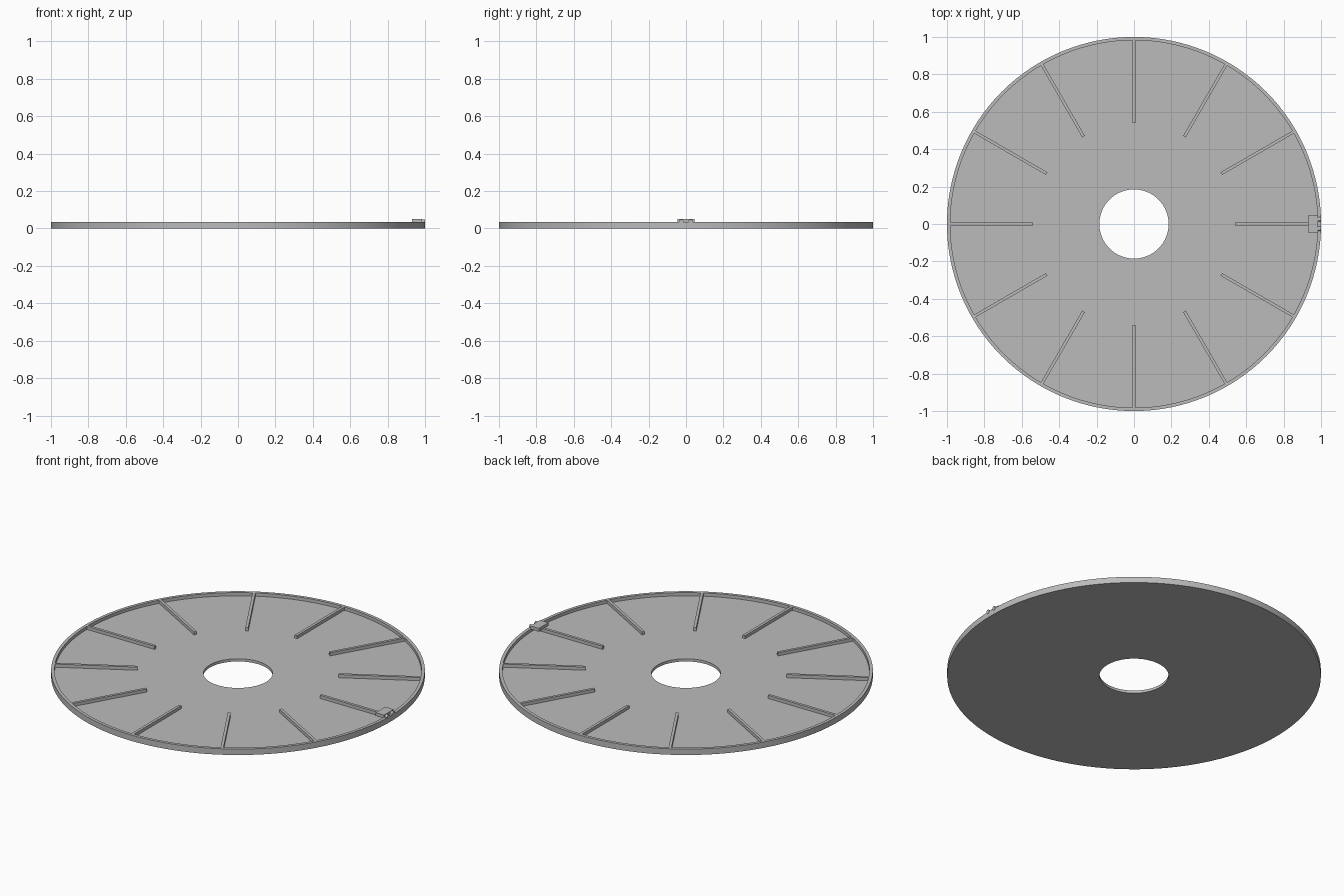
import bpy, bmesh, math
from mathutils import Matrix

if "Cube" in bpy.data.objects:
    bpy.data.objects.remove(bpy.data.objects["Cube"])

grey = bpy.data.materials.new("plain grey")
grey.diffuse_color = (0.5, 0.5, 0.5, 1)
grey.use_nodes = True
grey.node_tree.nodes["Principled BSDF"].inputs["Base Color"].default_value = grey.diffuse_color

FLOOR, TOP = 0.016, 0.035
R_HOLE, R_IN, R_OUT = 0.185, 0.982, 1.0
SEG = 128


def finish(name, bm):
    bmesh.ops.recalc_face_normals(bm, faces=bm.faces)
    me = bpy.data.meshes.new(name)
    bm.to_mesh(me)
    bm.free()
    me.materials.append(grey)
    ob = bpy.data.objects.new(name, me)
    bpy.context.collection.objects.link(ob)
    return ob


def add_box(bm, x0, x1, y0, y1, z0, z1, angle=0):
    m = (Matrix.Rotation(angle, 4, 'Z')
         @ Matrix.Translation(((x0 + x1) / 2, (y0 + y1) / 2, (z0 + z1) / 2))
         @ Matrix.Diagonal((x1 - x0, y1 - y0, z1 - z0, 1)))
    bmesh.ops.create_cube(bm, size=1, matrix=m)


# Tray: lathed closed profile with a centre hole and raised rim
bm = bmesh.new()
profile = [(R_HOLE, 0), (R_OUT, 0), (R_OUT, TOP), (R_IN, TOP), (R_IN, FLOOR), (R_HOLE, FLOOR)]
rings = [[bm.verts.new((r * math.cos(2 * math.pi * i / SEG), r * math.sin(2 * math.pi * i / SEG), z))
          for i in range(SEG)] for r, z in profile]
for a, b in zip(rings, rings[1:] + rings[:1]):
    for i in range(SEG):
        j = (i + 1) % SEG
        bm.faces.new((a[i], a[j], b[j], b[i]))
tray = finish("round_tray", bm)
bpy.context.view_layer.objects.active = tray
tray.select_set(True)
bpy.ops.object.shade_smooth_by_angle(angle=math.radians(30))

# Twelve radial dividers, flush with the rim
bm = bmesh.new()
for k in range(12):
    add_box(bm, 0.54, 0.985, -0.008, 0.008, FLOOR - 0.004, TOP - 0.0003, k * math.pi / 6)
finish("radial_dividers", bm)

# Small connector block on the rim
bm = bmesh.new()
add_box(bm, 0.93, 0.985, -0.045, 0.045, TOP - 0.004, 0.05)
finish("connector_block", bm)

# Two short round pins facing outward
bm = bmesh.new()
for y in (-0.025, 0.025):
    m = Matrix.Translation((0.991, y, 0.036)) @ Matrix.Rotation(math.pi / 2, 4, 'Y')
    bmesh.ops.create_cone(bm, cap_ends=True, segments=20, radius1=0.012, radius2=0.012,
                          depth=0.02, matrix=m)
finish("connector_pins", bm)
